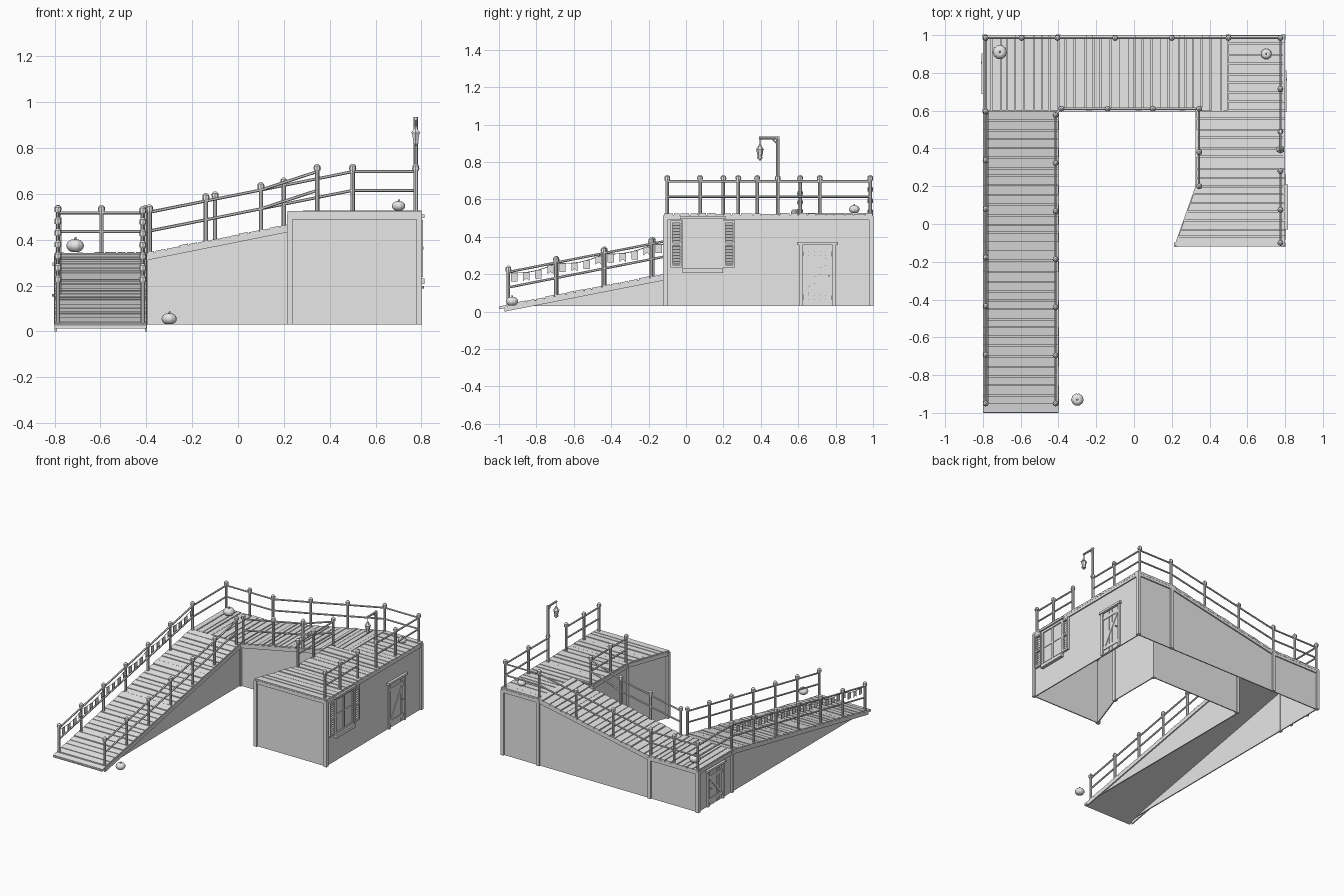
import bpy, bmesh, math, random
from mathutils import Vector

random.seed(4)
cube = bpy.data.objects.get("Cube")
if cube:
    bpy.data.objects.remove(cube)

grey = bpy.data.materials.new("plain_grey")
grey.use_nodes = True
grey.diffuse_color = (0.8, 0.8, 0.8, 1)
grey.node_tree.nodes["Principled BSDF"].inputs["Base Color"].default_value = (0.8, 0.8, 0.8, 1)

BASE = 0.03      # bottom of the walls
LOW = 0.345      # lower landing
HIGH = 0.525     # upper deck


def finish(name, bm, smooth=False):
    bmesh.ops.recalc_face_normals(bm, faces=bm.faces)
    me = bpy.data.meshes.new(name)
    bm.to_mesh(me)
    bm.free()
    me.materials.append(grey)
    for p in me.polygons:
        p.use_smooth = smooth
    ob = bpy.data.objects.new(name, me)
    bpy.context.collection.objects.link(ob)
    return ob


def slab(bm, pts, offset):
    """Polygon thickened along an offset."""
    off = Vector(offset)
    a = [bm.verts.new(p) for p in pts]
    b = [bm.verts.new(Vector(p) + off) for p in pts]
    bm.faces.new(a)
    bm.faces.new(b[::-1])
    for i in range(len(a)):
        j = (i + 1) % len(a)
        bm.faces.new((a[j], a[i], b[i], b[j]))


def box(bm, lo, hi):
    (x, y, z), (X, Y, Z) = lo, hi
    slab(bm, [(x, y, z), (X, y, z), (X, Y, z), (x, Y, z)], (0, 0, Z - z))


def rod(bm, a, b, r, r2=None, n=8):
    """Straight round bar, tapered if r2 is given."""
    a, b = Vector(a), Vector(b)
    d = b - a
    m = d.to_track_quat('Z', 'Y').to_matrix().to_4x4()
    m.translation = (a + b) / 2
    bmesh.ops.create_cone(bm, cap_ends=True, segments=n, radius1=r,
                          radius2=r if r2 is None else r2, depth=d.length, matrix=m)


def height(x, y):
    """Walking surface height."""
    if x < -0.4:
        return LOW + min(0, y - 0.6) * 0.197
    if x < 0.5 and y > 0.57 and not (x > 0.34 and y < 0.62):
        return LOW + (x + 0.4) * 0.2
    return HIGH


# Plank decks: boards laid between two edges, on a thin backing sheet
def deck(name, a, b, d, c, n):
    a, b, c, d = (Vector(p) for p in (a, b, c, d))
    bm = bmesh.new()
    cuts = [0] + [(i + random.uniform(-.18, .18)) / n for i in range(1, n)] + [1]
    gap = 0.003 / (b - a).length
    for s, t in zip(cuts, cuts[1:]):
        s, t = s + gap, t - gap
        lift = Vector((0, 0, random.uniform(-.003, .002)))
        quad = [a.lerp(b, s), a.lerp(b, t), d.lerp(c, t), d.lerp(c, s)]
        slab(bm, [p + lift for p in quad], (0, 0, -0.012))
    down = Vector((0, 0, -0.011))
    slab(bm, [p + down for p in (a, b, c, d)], (0, 0, -0.006))
    finish(name, bm)


deck("first_ramp", (-.8, -1, BASE), (-.8, .6, LOW), (-.4, -1, BASE), (-.4, .6, LOW), 32)
deck("lower_landing", (-.8, .6, LOW), (-.4, .6, LOW), (-.8, 1, LOW), (-.4, 1, LOW), 9)
deck("second_ramp", (-.4, .6, LOW), (.5, .6, HIGH), (-.4, 1, LOW), (.5, 1, HIGH), 20)
deck("upper_deck_back", (.8, .6, HIGH), (.8, 1, HIGH), (.5, .6, HIGH), (.5, 1, HIGH), 8)
deck("upper_deck_middle", (.8, .2, HIGH), (.8, .6, HIGH), (.33, .2, HIGH), (.33, .6, HIGH), 8)
deck("upper_deck_front", (.8, -.12, HIGH), (.8, .2, HIGH), (.215, -.12, HIGH), (.33, .2, HIGH), 7)

# Walls, edge beams and corner boards follow one outline (x, y, deck height)
outline = [(-.79, -.97, .036), (-.79, .6, LOW), (-.79, .99, LOW), (-.4, .99, LOW),
           (.5, .99, HIGH), (.79, .99, HIGH), (.79, -.11, HIGH), (.225, -.11, HIGH),
           (.335, .2, HIGH), (.335, .605, HIGH), (.335, .605, .492),
           (-.405, .605, LOW), (-.405, -.97, .036)]
walls, beams, boards = bmesh.new(), bmesh.new(), bmesh.new()
for (x0, y0, z0), (x1, y1, z1) in zip(outline, outline[1:]):
    inward = Vector((y1 - y0, x0 - x1, 0))
    if inward.length < 0.01:
        continue
    inward.normalize()
    t0, t1 = max(z0 - .012, BASE + .001), max(z1 - .012, BASE + .001)
    slab(walls, [(x0, y0, BASE), (x1, y1, BASE), (x1, y1, t1), (x0, y0, t0)], inward * .008)
    slab(beams, [(x0, y0, z0 - .036), (x1, y1, z1 - .036), (x1, y1, z1 - .008),
                 (x0, y0, z0 - .008)], inward * -.009)
for x, y, z in outline[1:10] + outline[11:12]:
    box(boards, (x - .012, y - .012, BASE), (x + .012, y + .012, z - .014))
finish("walls", walls)
finish("edge_beams", beams)
finish("corner_boards", boards)

# Railings: ball-topped posts joined by two bars
ramp_y = [-.95 + i * .2575 for i in range(7)]
runs = {
    "outer_railing": [(-.785, y) for y in ramp_y]
    + [(x, .985) for x in (-.785, -.595, -.405, -.1, .2, .5, .775)]
    + [(.775, .715), (.775, .49)],
    "window_side_railing": [(.775, .28), (.775, .075), (.775, -.1)],
    "inner_ramp_railing": [(-.415, y - .003 * i) for i, y in enumerate(ramp_y)],
    "courtyard_railing": [(x, .61) for x in (-.385, -.14, .1, .345)]
    + [(.345, .38), (.345, .2)],
}
for name, run in runs.items():
    bm = bmesh.new()
    pts = [Vector((x, y, height(x, y))) for x, y in run]
    for p in pts:
        rod(bm, p - Vector((0, 0, .01)), p + Vector((0, 0, .185)), .0095)
        rod(bm, p + Vector((0, 0, .176)), p + Vector((0, 0, .183)), .014)
        rod(bm, p + Vector((0, 0, .183)), p + Vector((0, 0, .197)), .016, .014)
        rod(bm, p + Vector((0, 0, .197)), p + Vector((0, 0, .206)), .014, .005)
    for p, q in zip(pts, pts[1:]):
        for h in (.09, .172):
            up = Vector((0, 0, h))
            rod(bm, p + up, q + up, .0065, n=6)
    finish(name, bm)

# Bunting on the outer ramp rail
bm = bmesh.new()
for y0, y1 in zip(ramp_y, ramp_y[1:]):
    def hang(t):
        y = y0 + (y1 - y0) * t
        return Vector((-.773, y, height(-.773, y) + .17 - .08 * t * (1 - t)))
    for i in range(8):
        rod(bm, hang(i / 8), hang((i + 1) / 8), .002, n=4)
    for i in range(4):
        p = hang((i + .5) / 4)
        notch = .014 if i % 2 else 0
        shape = [(-.017, 0), (.017, 0), (.017, -.046), (0, -.046 + notch), (-.017, -.046)]
        slab(bm, [p + Vector((0, u, v)) for u, v in shape], (.003, 0, 0))
finish("bunting", bm)

# Lamp post with hanging lantern
bm = bmesh.new()
rod(bm, (.775, .49, HIGH), (.775, .49, .935), .009)
rod(bm, (.775, .5, .928), (.775, .39, .928), .007)
rod(bm, (.775, .49, .895), (.775, .455, .928), .004, n=6)
rod(bm, (.775, .395, .928), (.775, .395, .885), .003, n=6)
finish("lamp_post", bm)
bm = bmesh.new()
for z0, z1, r0, r1 in ((.88, .895, .012, .004), (.866, .88, .023, .012),
                       (.828, .866, .012, .019), (.82, .828, .015, .015), (.808, .82, .004, .01)):
    rod(bm, (.775, .395, z0), (.775, .395, z1), r0, r1, n=6)
finish("lantern", bm)


# Plank doors with a diagonal brace
def door(name, side, y0, y1, top):
    bm = bmesh.new()
    x = side * .79

    def part(ya, yb, za, zb, t):
        box(bm, (min(x, x + side * t), ya, za), (max(x, x + side * t), yb, zb))
    part(y0, y0 + .018, BASE, top, .012)
    part(y1 - .018, y1, BASE, top, .012)
    part(y0 - .012, y1 + .012, top, top + .016, .018)
    a, b = y0 + .022, y1 - .022
    w = (b - a) / 5
    for i in range(5):
        part(a + i * w + .001, a + (i + 1) * w - .001, BASE + .003, top - .005, .005)
    lo, hi = BASE + .045, top - .045
    for z in (lo, hi):
        part(a, b, z - .012, z + .012, .01)
    slab(bm, [(x, a, lo + .012), (x, a + .022, lo + .012), (x, b, hi - .012),
              (x, b - .022, hi - .012)], (side * .009, 0, 0))
    zm = (lo + hi) / 2
    rod(bm, (x, b - .012, zm), (x + side * .02, b - .012, zm), .005)
    finish(name, bm)


door("main_door", 1, .605, .8, .355)
door("small_door", -1, .7, .89, .285)

# Window with sill, lintel, glazing bars and louvred shutters
bm = bmesh.new()
W = .788
for y0, y1, z0, z1, t in ((-.02, .2, .23, .495, .006),
                          (-.02, -.005, .23, .495, .014), (.185, .2, .23, .495, .014),
                          (.083, .097, .23, .495, .012), (-.02, .2, .362, .372, .01),
                          (-.02, .2, .23, .244, .014), (-.02, .2, .48, .495, .014),
                          (-.03, .21, .495, .51, .026), (-.018, .198, .206, .23, .026)):
    box(bm, (W, y0, z0), (W + t, y1, z1))
finish("window", bm)
for name, y0 in (("right_shutter", -.083), ("left_shutter", .201)):
    bm = bmesh.new()
    y1 = y0 + .06
    for ya, yb, za, zb in ((y0, y0 + .01, .237, .487), (y1 - .01, y1, .237, .487),
                           (y0, y1, .237, .25), (y0, y1, .356, .368), (y0, y1, .474, .487)):
        box(bm, (W, ya, za), (W + .018, yb, zb))
    for i in range(14):
        z = .252 + i * .016
        slab(bm, [(W, y0 + .01, z + .012), (W, y1 - .01, z + .012),
                  (W + .014, y1 - .01, z), (W + .014, y0 + .01, z)], (0, 0, .004))
    finish(name, bm)


# Ribbed pumpkins with stems
def pumpkin(name, x, y, z, r):
    bm = bmesh.new()
    bmesh.ops.create_uvsphere(bm, u_segments=40, v_segments=14, radius=1)
    for v in bm.verts:
        ring = math.hypot(v.co.x, v.co.y)
        rib = 1 - .07 * ring * (1 - abs(math.cos(5 * math.atan2(v.co.y, v.co.x))))
        dip = .78 - .16 * math.exp(-(ring / .25) ** 2)
        v.co = Vector((x + v.co.x * r * rib, y + v.co.y * r * rib,
                       z + r * .76 + v.co.z * r * dip))
    finish(name, bm, True)
    bm = bmesh.new()
    rod(bm, (x, y, z + r * 1.35), (x + r * .08, y, z + r * 1.75), r * .17, r * .11, n=6)
    finish(name + "_stem", bm)


pumpkin("landing_pumpkin", -.71, .91, LOW, .038)
pumpkin("deck_pumpkin", .7, .9, HIGH, .029)
pumpkin("ground_pumpkin", -.3, -.93, BASE, .033)
